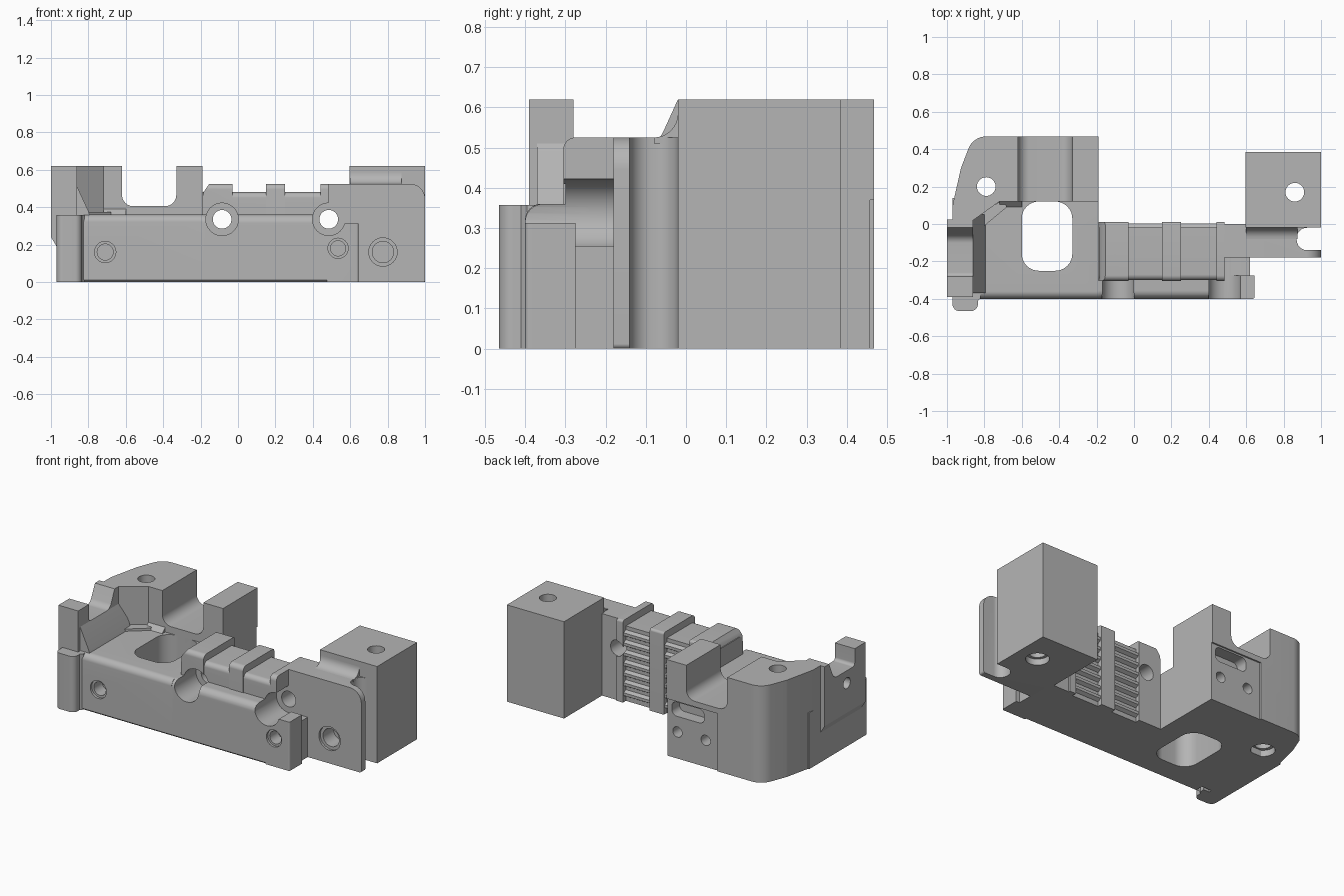
import bpy, bmesh, math
from mathutils import Vector

if "Cube" in bpy.data.objects:
    bpy.data.objects.remove(bpy.data.objects["Cube"])

grey = bpy.data.materials.new("machined_grey")
grey.use_nodes = True
GREY = (0.46, 0.46, 0.46, 1)
grey.diffuse_color = GREY
grey.node_tree.nodes["Principled BSDF"].inputs["Base Color"].default_value = GREY


def rounded(points, steps=8):
    """Fillet each (a, b, radius) corner of a polygon."""
    out = []
    for i, p in enumerate(points):
        c = Vector(p[:2])
        r = p[2] if len(p) > 2 else 0
        if not r:
            out.append(c)
            continue
        d0 = (Vector(points[i - 1][:2]) - c).normalized()
        d1 = (Vector(points[(i + 1) % len(points)][:2]) - c).normalized()
        half = d0.angle(d1) / 2
        t = r / math.tan(half)
        mid = c + (d0 + d1).normalized() * (r / math.sin(half))
        a, b = c + d0 * t - mid, c + d1 * t - mid
        for k in range(steps + 1):
            f = k / steps
            out.append(mid + (a * (1 - f) + b * f).normalized() * r)
    return out


def prism(name, axis, points, lo, hi):
    """Extrude a rounded profile along an axis."""
    place = {"x": lambda a, b, d: (d, a, b),
             "y": lambda a, b, d: (a, d, b),
             "z": lambda a, b, d: (a, b, d)}[axis]
    bm = bmesh.new()
    pts = rounded(points)
    low = [bm.verts.new(place(p.x, p.y, lo)) for p in pts]
    top = [bm.verts.new(place(p.x, p.y, hi)) for p in pts]
    bm.faces.new(low)
    bm.faces.new(top)
    for i in range(len(pts)):
        j = (i + 1) % len(pts)
        bm.faces.new((low[i], low[j], top[j], top[i]))
    bmesh.ops.recalc_face_normals(bm, faces=bm.faces)
    me = bpy.data.meshes.new(name)
    bm.to_mesh(me)
    bm.free()
    me.materials.append(grey)
    ob = bpy.data.objects.new(name, me)
    bpy.context.collection.objects.link(ob)
    return ob


def rect(a0, a1, b0, b1, r=0):
    return [(a0, b0, r), (a1, b0, r), (a1, b1, r), (a0, b1, r)]


def box(name, x, y, z):
    return prism(name, "z", rect(*x, *y), *z)


def bore(axis, a, b, r, lo, hi):
    ring = [(a + r * math.cos(k * math.tau / 32), b + r * math.sin(k * math.tau / 32))
            for k in range(32)]
    return prism("cutter", axis, ring, lo, hi)


def cut(ob, *cutters):
    """Subtract cutters, then throw them away."""
    for c in cutters:
        c.hide_render = True
        m = ob.modifiers.new("cut", "BOOLEAN")
        m.operation, m.object, m.solver = "DIFFERENCE", c, "EXACT"
    dg = bpy.context.evaluated_depsgraph_get()
    old = ob.data
    me = bpy.data.meshes.new_from_object(ob.evaluated_get(dg))
    ob.modifiers.clear()
    ob.data = me
    me.name = ob.name
    bpy.data.meshes.remove(old)
    for c in cutters:
        bpy.data.objects.remove(c)
    return ob


def screw_bores():
    """Two stepped holes that run front to back through the rail."""
    for x in (-0.085, 0.485):
        yield bore("y", x, 0.335, 0.087, -0.6, -0.18)
        yield bore("y", x, 0.335, 0.05, -0.6, 0.1)


def blind(x, z, r, face, depth=0.1):
    """Countersunk blind hole in a front face."""
    return (bore("y", x, z, r, face - 0.1, face + 0.015),
            bore("y", x, z, r * 0.75, face - 0.1, face + depth))


# Tray with its rounded front lip and oval window
tray = prism("tray", "x", [(-0.4, 0.01), (-0.39, 0), (0.14, 0), (0.14, 0.36), (-0.4, 0.36, 0.04)],
             -0.97, -0.19)
cut(tray, prism("cutter", "z", rect(-0.6, -0.33, -0.25, 0.12, 0.09), -0.1, 0.5),
    box("cutter", (-0.9, -0.79), (-0.39, -0.34), (-0.1, 0.03)),
    *blind(-0.71, 0.16, 0.057, -0.4), *screw_bores())

# Front ledge under the rail
ledge = prism("front_ledge", "x",
              [(-0.4, 0.01), (-0.39, 0), (-0.2, 0), (-0.2, 0.36), (-0.4, 0.36, 0.045)], -0.19, 0.481)
cut(ledge, *blind(0.535, 0.18, 0.054, -0.4), *screw_bores())

# Rail body with raised cross ribs
rail = prism("rail_body", "x", [(-0.3, 0), (-0.02, 0), (-0.02, 0.48), (-0.3, 0.48, 0.03)], -0.19, 0.48)
cut(rail, *screw_bores())
for name, x0, x1 in (("left", -0.19, -0.03), ("middle", 0.15, 0.25), ("right", 0.44, 0.485)):
    rib = prism(name + "_rib", "x",
                [(-0.305, 0), (0.01, 0), (0.01, 0.525, 0.015), (-0.305, 0.525, 0.03)], x0, x1)
    if name == "left":
        cut(rib, prism("cutter", "y", [(-0.3, 0.43), (-0.19, 0.43), (-0.185, 0.48),
                                       (-0.15, 0.53), (-0.15, 0.6), (-0.3, 0.6)], -0.5, 0.1))
    cut(rib, *screw_bores())

# Horizontal teeth on the back of the rail
for x0, x1 in ((-0.03, 0.15), (0.25, 0.44)):
    for k in range(7):
        z = 0.03 + k * 0.064
        tooth = prism("rail_tooth", "x", [(-0.03, z), (-0.018, z), (0.002, z + 0.012),
                                          (0.002, z + 0.03), (-0.018, z + 0.042), (-0.03, z + 0.042)],
                      x0, x1)
        if x0 > 0:
            cut(tooth, bore("y", 0.485, 0.335, 0.05, -0.6, 0.1))

# Stepped flange at the end of the ledge
flange = prism("end_flange", "z", [(0.475, -0.4), (0.645, -0.4, 0.012), (0.645, -0.275), (0.475, -0.275)],
               0, 0.313)
cut(flange, *blind(0.535, 0.18, 0.054, -0.4), *screw_bores())
cut(box("flange_step", (0.475, 0.62), (-0.28, -0.17), (0, 0.255)), *screw_bores())

# Clamp plate with rounded corner and end slot
plate = prism("clamp_plate", "y", [(0.48, 0), (1, 0, 0.012), (1, 0.525, 0.08), (0.48, 0.525)],
              -0.18, -0.0)
cut(plate, prism("cutter", "z", [(0.87, -0.14, 0.055), (1.2, -0.14), (1.2, -0.02), (0.87, -0.02, 0.055)],
                 -0.1, 0.7),
    box("cutter", (0.85, 1.2), (-0.02, 0.1), (-0.1, 0.7)),
    *blind(0.775, 0.16, 0.076, -0.18, 0.12),
    bore("y", 0.485, 0.335, 0.05, -0.6, 0.1))

# Square mounting block, with a fillet down to the plate
block = box("mounting_block", (0.595, 1), (-0.02, 0.385), (0, 0.62))
cut(block, bore("z", 0.86, 0.17, 0.05, -0.1, 0.8), bore("z", 0.86, 0.17, 0.068, -0.1, 0.04))
cove = [(-0.01, 0.62), (-0.01, 0.51), (-0.08, 0.51), (-0.08, 0.525)]
cove += [(-0.08 + 0.06 * math.sin(t), 0.585 - 0.06 * math.cos(t))
         for t in (math.pi / 2 * k / 8 for k in range(1, 9))]
prism("block_fillet", "x", cove + [(-0.02, 0.62)], 0.6, 0.875)

# Tall corner block with saddle slot, bolt hole and rear recess
corner = prism("corner_block", "z",
               [(-0.19, 0.12), (-0.19, 0.468), (-0.86, 0.468, 0.1), (-0.925, 0.3, 0.1), (-0.97, 0.1, 0.1),
                (-0.97, 0.02), (-0.86, 0.02), (-0.72, 0.12)], 0, 0.62)
cut(corner,
    prism("cutter", "y", [(-0.62, 0.8), (-0.62, 0.405, 0.06), (-0.33, 0.405, 0.06), (-0.33, 0.8)],
          -0.1, 0.6),
    bore("z", -0.79, 0.2, 0.05, -0.1, 0.8), bore("z", -0.79, 0.2, 0.07, -0.1, 0.04),
    box("cutter", (-0.55, -0.1), (0.458, 0.6), (-0.1, 0.37)),
    prism("cutter", "y", rect(-0.45, -0.22, 0.27, 0.36, 0.035), 0.38, 0.6),
    bore("y", -0.26, 0.17, 0.033, 0.38, 0.6), bore("y", -0.46, 0.17, 0.033, 0.38, 0.6))

# Sloped skirt where the corner block meets the tray
prism("corner_skirt", "x", [(0.09, 0.36), (0.13, 0.36), (0.13, 0.4)], -0.72, -0.6)
prism("diagonal_skirt", "z", [(-0.86, 0.03), (-0.8, -0.01), (-0.68, 0.09), (-0.7, 0.13)], 0.35, 0.375)

# Side wall: front post, dip and rise to the corner block
wall = prism("side_wall", "x",
             [(-0.39, 0.0), (-0.39, 0.62), (-0.28, 0.62), (-0.28, 0.51, 0.02), (-0.07, 0.51, 0.05),
              (-0.02, 0.62), (0.025, 0.62), (0.025, 0.0)], -1, -0.86)
cut(wall, prism("cutter", "y", [(-1.1, -0.1), (-0.97, -0.1), (-0.97, 0.19), (-1.0, 0.24), (-1.1, 0.24)],
                -0.6, 0.2),
    bore("x", -0.2, 0.43, 0.035, -1.1, -0.93))
prism("wall_slope", "y", [(-0.87, 0.3), (-0.79, 0.35), (-0.8, 0.38), (-0.86, 0.51), (-0.87, 0.51)],
      -0.37, 0.05)

# Corner foot standing proud of the front
prism("corner_foot", "z", [(-0.97, -0.36), (-0.97, -0.465, 0.035), (-0.835, -0.465, 0.035),
                           (-0.835, -0.41), (-0.82, -0.395), (-0.82, -0.36)], 0, 0.357)

# Smooth shading with sharp edges kept
bpy.ops.object.select_all(action="DESELECT")
for ob in bpy.context.collection.objects:
    if ob.type == "MESH" and ob.data.materials and ob.data.materials[0] == grey:
        ob.select_set(True)
        bpy.context.view_layer.objects.active = ob
bpy.ops.object.shade_smooth_by_angle(angle=math.radians(30))
